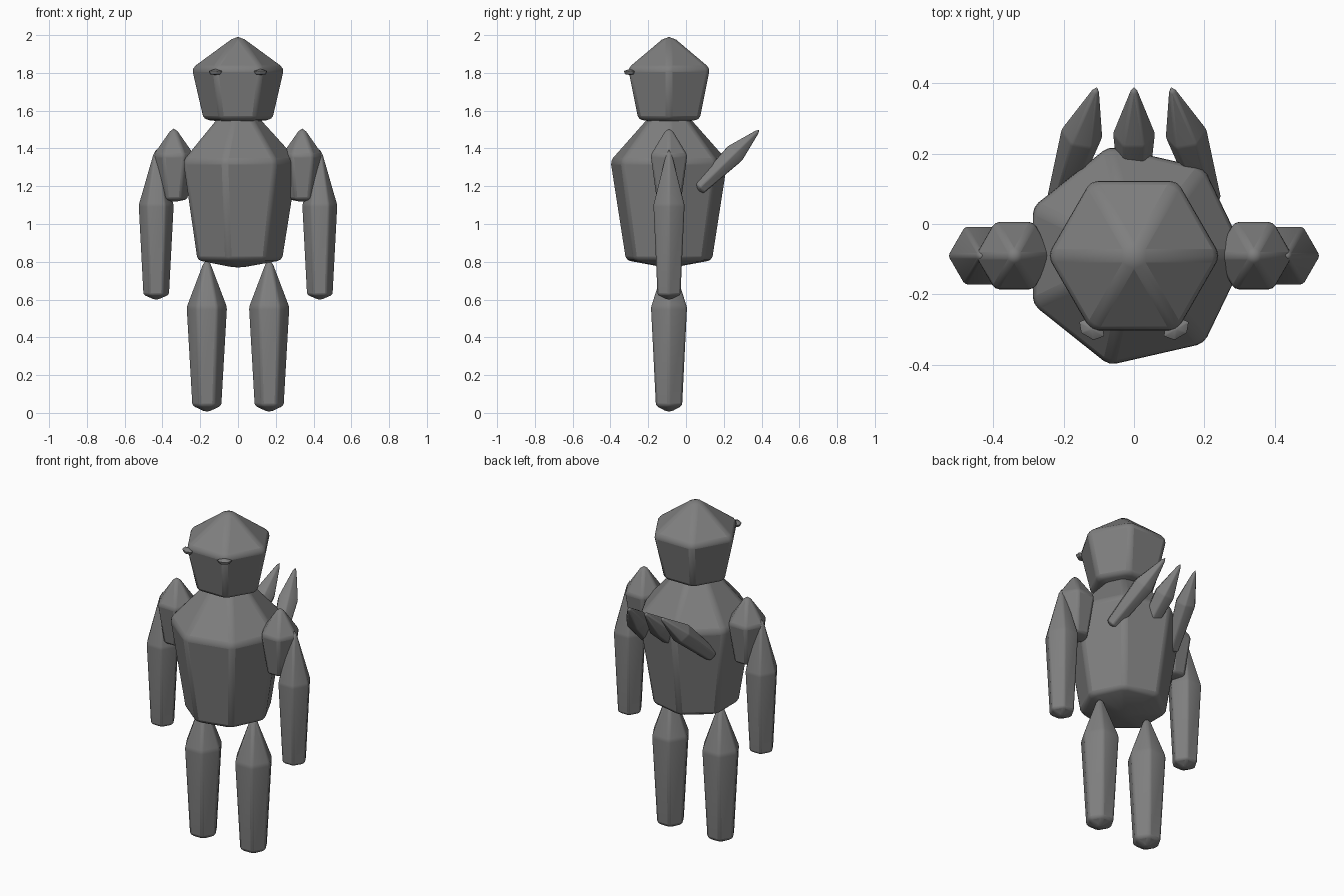
import bpy, bmesh, math
from mathutils import Vector, Matrix

if "Cube" in bpy.data.objects:
    bpy.data.objects.remove(bpy.data.objects["Cube"])

stone = bpy.data.materials.new("stone_grey")
stone.diffuse_color = (0.21, 0.21, 0.21, 1)
stone.use_nodes = True
stone.node_tree.nodes["Principled BSDF"].inputs["Base Color"].default_value = stone.diffuse_color


def crystal(name, x, y, rings, sides=6, bevel=0.012, matrix=None):
    """Faceted stone: bottom tip, stacked rings, top tip; rings are (radius, z)."""
    bm = bmesh.new()
    loops = []
    for r, z in rings:
        n = 1 if r == 0 else sides
        loops.append([bm.verts.new((r * math.cos(2 * math.pi * i / sides),
                                    r * math.sin(2 * math.pi * i / sides), z))
                      for i in range(n)])
    for a, b in zip(loops, loops[1:]):
        for i in range(sides):
            j = (i + 1) % sides
            if len(a) == 1:
                bm.faces.new((a[0], b[j], b[i]))
            elif len(b) == 1:
                bm.faces.new((a[i], a[j], b[0]))
            else:
                bm.faces.new((a[i], a[j], b[j], b[i]))
    bmesh.ops.recalc_face_normals(bm, faces=bm.faces)
    mesh = bpy.data.meshes.new(name)
    bm.to_mesh(mesh)
    bm.free()
    mesh.materials.append(stone)
    ob = bpy.data.objects.new(name, mesh)
    bpy.context.collection.objects.link(ob)
    ob.matrix_world = matrix if matrix else Matrix.Translation((x, y, 0))
    # softly worn edges
    mod = ob.modifiers.new("worn_edges", 'BEVEL')
    mod.width = bevel
    mod.segments = 2
    mod.limit_method = 'NONE'
    bpy.context.view_layer.objects.active = ob
    ob.select_set(True)
    bpy.ops.object.shade_smooth_by_angle(angle=math.radians(25))
    ob.select_set(False)
    return ob


Y = -0.09

# Torso and head
crystal("torso", 0, Y, [(0, 0.765), (0.238, 0.808), (0.322, 1.335), (0, 1.69)], 7, 0.02)
crystal("head", 0, Y, [(0, 1.53), (0.187, 1.553), (0.25, 1.825), (0, 2.008)], 6, 0.02)

for side, s in (("left", -1), ("right", 1)):
    # Limbs
    crystal(side + "_leg", s * 0.165, Y, [(0, 0.0), (0.08, 0.038), (0.11, 0.56), (0, 0.85)])
    crystal(side + "_shoulder", s * 0.34, Y,
            [(0, 1.115), (0.075, 1.13), (0.112, 1.365), (0, 1.525)])
    crystal(side + "_arm", s * 0.433, Y,
            [(0, 0.595), (0.07, 0.625), (0.095, 1.1), (0, 1.43)], bevel=0.009)
    # Flat eye slivers on the front corners of the head
    m = (Matrix.Translation((s * 0.12, -0.298, 1.805)) @
         Matrix.Rotation(s * math.radians(30), 4, 'Z') @ Matrix.Diagonal((1, 0.7, 1, 1)))
    crystal(side + "_eye", 0, 0, [(0, -0.016), (0.032, -0.012), (0.042, 0.005), (0, 0.016)],
            bevel=0.003, matrix=m)

# Three back spikes, each running from base to tip
for name, bx, tx in (("left", -0.212, -0.1), ("middle", 0, 0), ("right", 0.212, 0.1)):
    base, tip = Vector((bx, 0.06, 1.18)), Vector((tx, 0.405, 1.515))
    z = (tip - base).normalized()
    xa = Vector((1, 0, 0))
    xa = (xa - z * xa.dot(z)).normalized()
    rot = Matrix((xa, z.cross(xa), z)).transposed().to_4x4()
    length = (tip - base).length
    crystal(name + "_back_spike", 0, 0,
            [(0, -0.005), (0.04, 0.012), (0.061, length * 0.57), (0, length)],
            bevel=0.006, matrix=Matrix.Translation(base) @ rot)
